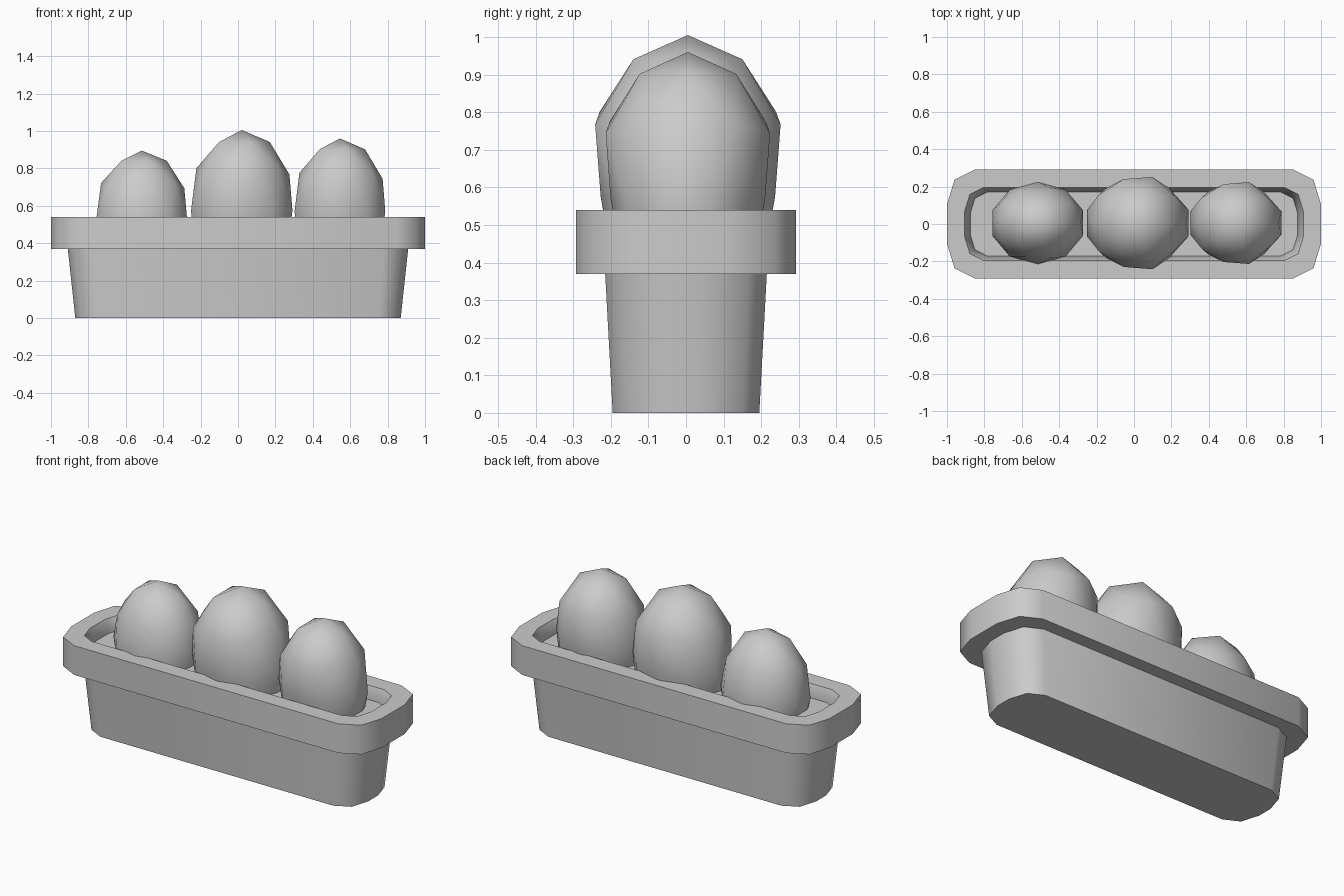
import bpy
import bmesh
from math import radians

cube = bpy.data.objects.get("Cube")
if cube:
    bpy.data.objects.remove(cube)

grey = bpy.data.materials.new("plain grey")
grey.use_nodes = True
COLOUR = (0.6, 0.6, 0.6, 1)
grey.diffuse_color = COLOUR
grey.node_tree.nodes["Principled BSDF"].inputs["Base Color"].default_value = COLOUR


def finish(bm, name, angle):
    """Turn a bmesh into a smooth shaded object."""
    bmesh.ops.recalc_face_normals(bm, faces=bm.faces)
    mesh = bpy.data.meshes.new(name)
    bm.to_mesh(mesh)
    bm.free()
    mesh.materials.append(grey)
    obj = bpy.data.objects.new(name, mesh)
    bpy.context.collection.objects.link(obj)
    bpy.ops.object.select_all(action='DESELECT')
    obj.select_set(True)
    bpy.context.view_layer.objects.active = obj
    bpy.ops.object.shade_smooth_by_angle(angle=radians(angle))
    return obj


def outline(x, y, corner):
    """Rectangle with two-step cut corners, counter-clockwise."""
    quarter = [(x, y - corner * 1.25), (x - corner * 0.27, y - corner * 0.37),
               (x - corner, y)]
    right = quarter + [(-px, py) for px, py in reversed(quarter)]
    return right + [(-px, -py) for px, py in right]


def loft(name, sections, cap_start=False, cap_end=False, closed=False):
    """Skin a stack of (half width, half depth, corner, height) outlines."""
    bm = bmesh.new()
    rings = [[bm.verts.new((px, py, z)) for px, py in outline(x, y, c)]
             for x, y, c, z in sections]
    pairs = list(zip(rings, rings[1:]))
    if closed:
        pairs.append((rings[-1], rings[0]))
    for a, b in pairs:
        for i in range(len(a)):
            j = (i + 1) % len(a)
            bm.faces.new((a[i], a[j], b[j], b[i]))
    if cap_start:
        bm.faces.new(rings[0])
    if cap_end:
        bm.faces.new(rings[-1])
    return finish(bm, name, 55)


def bush(name, x, top, rx, ry, height, squeeze):
    """Egg-shaped low-poly bush, drawn in front to back towards its base."""
    bm = bmesh.new()
    bmesh.ops.create_icosphere(bm, subdivisions=2, radius=1)
    for v in bm.verts:
        if v.co.z < 0.2:
            v.co.y *= squeeze
        v.co.x = x + v.co.x * rx
        v.co.y = 0.005 + v.co.y * ry
        v.co.z = top + (v.co.z - 1) * height
    return finish(bm, name, 180)


# Planter box: tapered body, thick rim and sunken soil
loft("planter_body", [(0.87, 0.195, 0.12, 0), (0.91, 0.215, 0.13, 0.37)],
     cap_start=True)
loft("planter_rim", [(0.9, 0.195, 0.1, 0.37), (1, 0.292, 0.15, 0.37),
                     (1, 0.292, 0.15, 0.54), (0.905, 0.195, 0.1, 0.54),
                     (0.875, 0.17, 0.09, 0.47)], closed=True)
loft("soil", [(0.88, 0.175, 0.09, 0.46), (0.875, 0.17, 0.09, 0.47)], cap_end=True)

# Three bushes in a row
bush("right_bush", -0.515, 0.895, 0.255, 0.22, 0.365, 1)
bush("middle_bush", 0.02, 1.005, 0.285, 0.29, 0.43, 0.8)
bush("left_bush", 0.545, 0.96, 0.255, 0.257, 0.39, 0.8)
